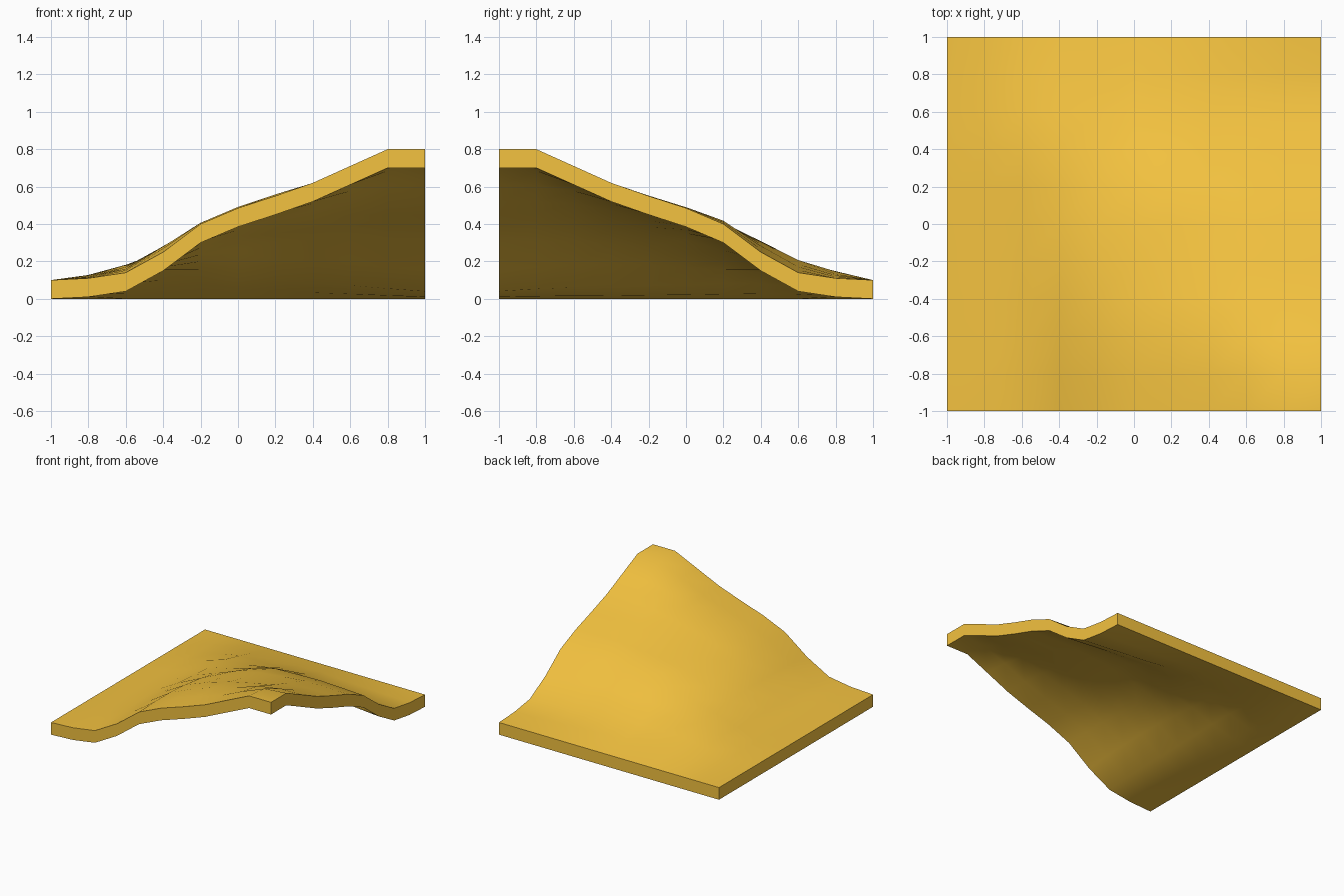
import bpy, bmesh, math

if "Cube" in bpy.data.objects:
    bpy.data.objects.remove(bpy.data.objects["Cube"])

N = 10            # cells per side
THICK = 0.10      # vertical slab thickness

# underside height against distance from the high corner, every 0.2
PROFILE = [0.70, 0.70, 0.61, 0.52, 0.45, 0.385, 0.30, 0.15, 0.04, 0.01, 0.0]
# soft swelling of the lower slopes inside the borders
SWELL_X = [0, 0, 0, 0, 0.02, 0.015, 0.015, 0.045, 0.03, 0.008, 0]
SWELL_Y = [0, 0, 0, 0, 0.01, 0.02, 0.04, 0.065, 0.06, 0.03, 0]


def sample(table, d):
    t = min(max(d / 0.2, 0), N)
    i = min(int(t), N - 1)
    return table[i] + (table[i + 1] - table[i]) * (t - i)


def arch(d, power):
    return max(0.0, math.sin(math.pi * d / 2)) ** power


def bump(x, y, cx, cy, width):
    return math.exp(-((x - cx) ** 2 + (y - cy) ** 2) / width)


def height(x, y):
    dx, dy = max(0, 1 - x), max(0, y + 1)
    h = sample(PROFILE, (dx ** 4 + dy ** 4) ** 0.25)
    h += sample(SWELL_X, dx) * arch(dy, 0.7) + sample(SWELL_Y, dy) * arch(dx, 1.2)
    # hollow halfway down the ridge, gentle fill at its foot
    return h - 0.05 * bump(x, y, 0.15, -0.15, 0.08) + 0.025 * bump(x, y, -0.35, 0.35, 0.08)


# sloped slab: grid, raised by the height function, then extruded upward
bm = bmesh.new()
bmesh.ops.create_grid(bm, x_segments=N, y_segments=N, size=1)
for v in bm.verts:
    x, y = v.co.x, v.co.y
    on_low_border = x < -0.99 or y > 0.99
    v.co.z = 0 if on_low_border else max(0, height(x, y))
ext = bmesh.ops.extrude_face_region(bm, geom=bm.faces[:], use_keep_orig=True)
top = [g for g in ext["geom"] if isinstance(g, bmesh.types.BMVert)]
bmesh.ops.translate(bm, verts=top, vec=(0, 0, THICK))
bmesh.ops.recalc_face_normals(bm, faces=bm.faces[:])
mesh = bpy.data.meshes.new("hill_slab")
bm.to_mesh(mesh)
bm.free()

slab = bpy.data.objects.new("hill_slab", mesh)
bpy.context.collection.objects.link(slab)
mat = bpy.data.materials.new("golden_yellow")
mat.diffuse_color = (0.90, 0.54, 0.05, 1)
mat.use_nodes = True
mat.node_tree.nodes["Principled BSDF"].inputs["Base Color"].default_value = mat.diffuse_color
mesh.materials.append(mat)

# smooth slopes with crisp borders
bpy.context.view_layer.objects.active = slab
slab.select_set(True)
bpy.ops.object.shade_smooth_by_angle(angle=math.radians(40))
